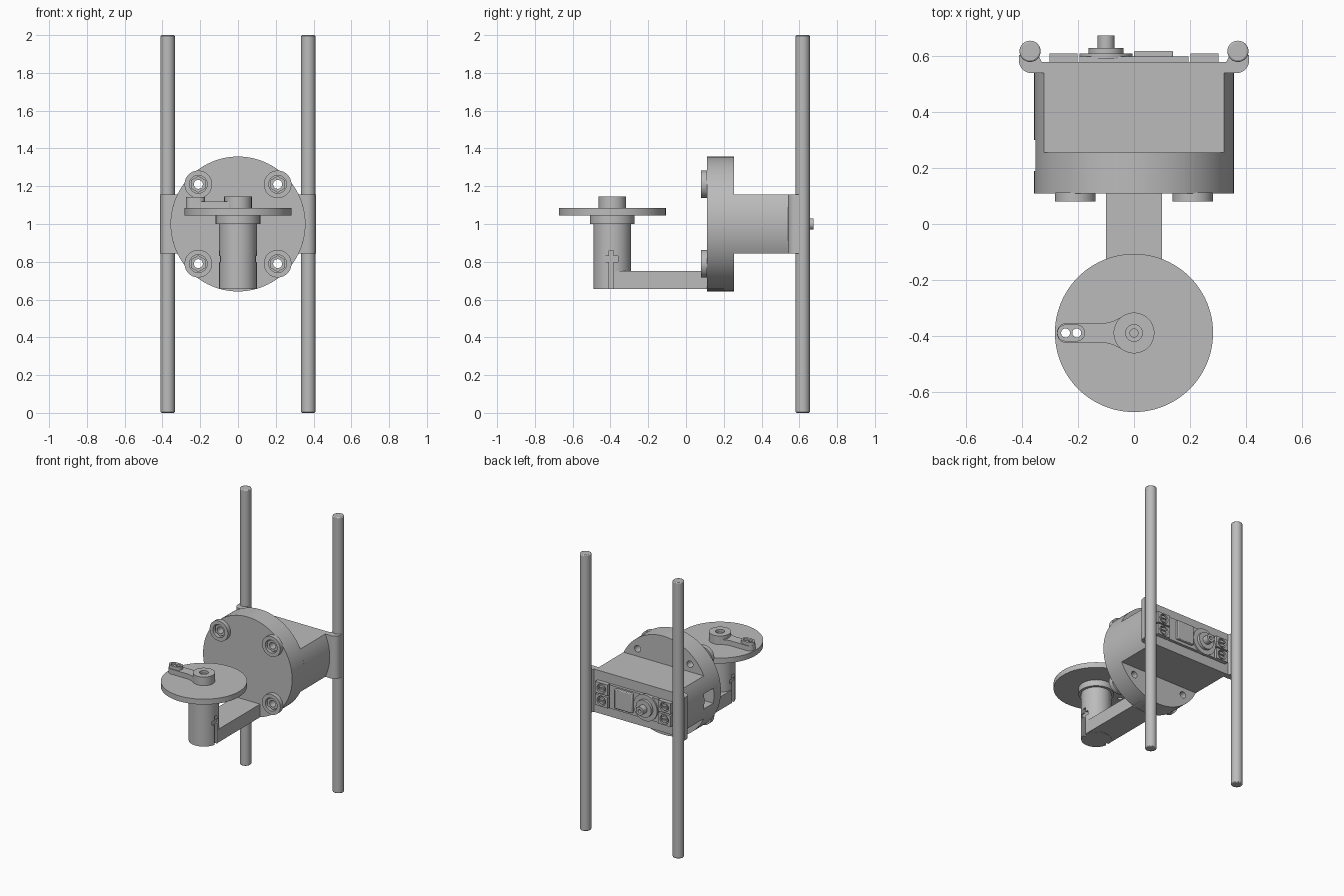
import bpy, bmesh
from math import sin, cos, pi, radians, asin
from mathutils import Matrix

cube = bpy.data.objects.get("Cube")
if cube:
    bpy.data.objects.remove(cube, do_unlink=True)

grey = bpy.data.materials.new("plain_grey")
grey.use_nodes = True
COLOUR = (0.5, 0.5, 0.5, 1)
grey.diffuse_color = COLOUR
grey.node_tree.nodes["Principled BSDF"].inputs["Base Color"].default_value = COLOUR


def finish(name, bm):
    bmesh.ops.recalc_face_normals(bm, faces=bm.faces)
    mesh = bpy.data.meshes.new(name)
    bm.to_mesh(mesh)
    bm.free()
    mesh.materials.append(grey)
    obj = bpy.data.objects.new(name, mesh)
    bpy.context.collection.objects.link(obj)
    return obj


def activate(obj):
    bpy.ops.object.select_all(action='DESELECT')
    obj.select_set(True)
    bpy.context.view_layer.objects.active = obj


def prism(name, pts, lo, hi, axis='Z'):
    """Extrude an outline: (x, y) along Z, or (x, z) along Y."""
    bm = bmesh.new()
    place = (lambda p: (p[0], p[1], lo)) if axis == 'Z' else (lambda p: (p[0], lo, p[1]))
    face = bm.faces.new([bm.verts.new(place(p)) for p in pts])
    ext = bmesh.ops.extrude_face_region(bm, geom=[face])
    move = (0, 0, hi - lo) if axis == 'Z' else (0, hi - lo, 0)
    bmesh.ops.translate(bm, vec=move, verts=[v for v in ext['geom'] if isinstance(v, bmesh.types.BMVert)])
    return finish(name, bm)


def box(name, x, y, z):
    return prism(name, [(x[0], y[0]), (x[1], y[0]), (x[1], y[1]), (x[0], y[1])], z[0], z[1])


def cyl(name, r, a, b, lo, hi, axis='Z', segs=48):
    """Cylinder centred on (a, b) across the axis, from lo to hi along it."""
    bm = bmesh.new()
    mid = (lo + hi) / 2
    if axis == 'Z':
        m = Matrix.Translation((a, b, mid))
    else:
        m = Matrix.Translation((a, mid, b)) @ Matrix.Rotation(radians(90), 4, 'X')
    bmesh.ops.create_cone(bm, cap_ends=True, segments=segs, radius1=r, radius2=r, depth=hi - lo, matrix=m)
    return finish(name, bm)


def arc(cx, cy, r, start, end, n=16):
    return [(cx + r * cos(radians(start + (end - start) * i / n)),
             cy + r * sin(radians(start + (end - start) * i / n))) for i in range(n + 1)]


def cut(target, *cutters):
    for c in cutters:
        mod = target.modifiers.new("cut", 'BOOLEAN')
        mod.operation, mod.solver, mod.object = 'DIFFERENCE', 'EXACT', c
        activate(target)
        bpy.ops.object.modifier_apply(modifier=mod.name)
        bpy.data.objects.remove(c, do_unlink=True)
    return target


def bevel(obj, width):
    mod = obj.modifiers.new("bevel", 'BEVEL')
    mod.width, mod.segments, mod.limit_method = width, 2, 'ANGLE'


R, HALF = 0.357, 0.155      # body radius, housing half height
SIDES = ((1, "left"), (-1, "right"))
BOLTS = [(sx * 0.21, 1 + sz * 0.21, f"{zn}_{xn}")
         for sx, xn in SIDES for sz, zn in ((1, "upper"), (-1, "lower"))]

# Upright rods
for s, side in SIDES:
    bevel(cyl(f"{side}_rod", 0.038, s * 0.372, 0.618, 0, 2, segs=32), 0.006)

# Round flange with through holes and a square side window
flange = cyl("round_flange", R, 0, 1, 0.11, 0.255, 'Y', 96)
cut(flange, *[cyl("hole", 0.024, x, z, 0, 0.4, 'Y', 24) for x, z, _ in BOLTS])

# Housing: the flange cylinder trimmed flat above and below
a = asin(HALF / R) * 180 / pi
outline = arc(0, 1, R, -a, a) + arc(0, 1, R, 180 - a, 180 + a)
housing = prism("housing", outline, 0.25, 0.545, 'Y')
for part in (flange, housing):
    cut(part, box("window", (-0.5, -0.24), (0.19, 0.30), (0.94, 1.05)))

# Bolt bosses with a hex nut in each
for x, z, where in BOLTS:
    boss = cyl(f"{where}_bolt_boss", 0.073, x, z, 0.08, 0.112, 'Y')
    cut(boss, cyl("pocket", 0.047, x, z, 0, 0.3, 'Y', 32))
    nut = cyl(f"{where}_nut", 0.044, x, z, 0.095, 0.112, 'Y', 6)
    cut(nut, cyl("hole", 0.024, x, z, 0, 0.3, 'Y', 24))

# Back plate with rod holders at both ends
holder = [(0.33, 0.58), (0.34, 0.6), (0.412, 0.605)] + arc(0.367, 0.585, 0.045, 0, -90, 8)
profile = holder + [(-x, y) for x, y in reversed(holder)]
prism("back_plate", profile, 1 - HALF, 1 + HALF)

# Drive unit on the back: panel, cover, mounting ears and screws
box("drive_panel", (-0.195, 0.195), (0.57, 0.6), (0.915, 1.085))
cover = box("drive_cover", (0, 0.14), (0.59, 0.62), (0.935, 1.075))
bevel(cover, 0.005)
for s, side in SIDES:
    for dz, level in ((0.045, "upper"), (-0.045, "lower")):
        x, z = s * 0.252, 1 + dz
        ear = box(f"{level}_{side}_ear", (x - 0.05, x + 0.05), (0.57, 0.61), (z - 0.04, z + 0.04))
        cut(ear, cyl("pocket", 0.034, x, z, 0.59, 0.7, 'Y', 24))
        screw = cyl(f"{level}_{side}_ear_screw", 0.024, x, z, 0.58, 0.608, 'Y', 24)
        cut(screw, box("slot", (x - 0.03, x + 0.03), (0.6, 0.7), (z - 0.005, z + 0.005)))

# Output shaft of the drive
cyl("shaft_base", 0.095, -0.1, 1, 0.59, 0.61, 'Y')
cyl("shaft_collar", 0.062, -0.1, 1, 0.6, 0.63, 'Y')
shaft = cyl("output_shaft", 0.03, -0.1, 1, 0.62, 0.675, 'Y', 20)
cut(shaft, cyl("bore", 0.012, -0.1, 1, 0.65, 0.7, 'Y', 16))

# Support arm and upright post
CY = -0.39
arm = box("support_arm", (-0.1, 0.1), (CY, 0.2), (0.657, 0.752))
post = cyl("post", 0.1, 0, CY, 0.655, 1.01, segs=64)
for s, side in SIDES:
    for part in (post, arm):
        x = sorted((s * 0.085, s * 0.2))
        cut(part, box("slit", x, (CY - 0.017, CY + 0.007), (0.6, 0.86)))
    cut(post, box("slit", x, (CY - 0.04, CY + 0.03), (0.8, 0.83)))
collar = cyl("post_collar", 0.118, 0, CY, 1.0, 1.047, segs=64)

# Turntable disc, crank bar and crank lug, pierced by two holes
disc = cyl("turntable_disc", 0.283, 0, CY, 1.045, 1.084, segs=96)
bar = prism("crank_bar", arc(-0.24, CY, 0.036, 90, 270)
            + [(-0.1, CY - 0.036), (-0.075, CY - 0.042), (-0.05, CY - 0.055), (0, CY - 0.055),
               (0, CY + 0.055), (-0.05, CY + 0.055), (-0.075, CY + 0.042), (-0.1, CY + 0.036)],
            1.08, 1.12)
lug = prism("crank_lug", arc(-0.245, CY, 0.03, 90, 270) + arc(-0.205, CY, 0.03, -90, 90), 1.11, 1.143)
for part in (disc, bar, lug):
    cut(part, *[cyl("hole", 0.016, x, CY, 0.9, 1.3, segs=24) for x in (-0.245, -0.205)])

# Crank hub with a sunken screw
hub = cyl("crank_hub", 0.073, 0, CY, 1.08, 1.146)
cut(hub, cyl("pocket", 0.03, 0, CY, 1.115, 1.3, segs=32))
screw = cyl("hub_screw", 0.016, 0, CY, 1.11, 1.135, segs=24)

# Smooth the round faces, keep the edges crisp
for obj in bpy.context.collection.objects:
    if obj.type == 'MESH' and grey.name in obj.data.materials:
        activate(obj)
        bpy.ops.object.shade_smooth_by_angle(angle=radians(30))
